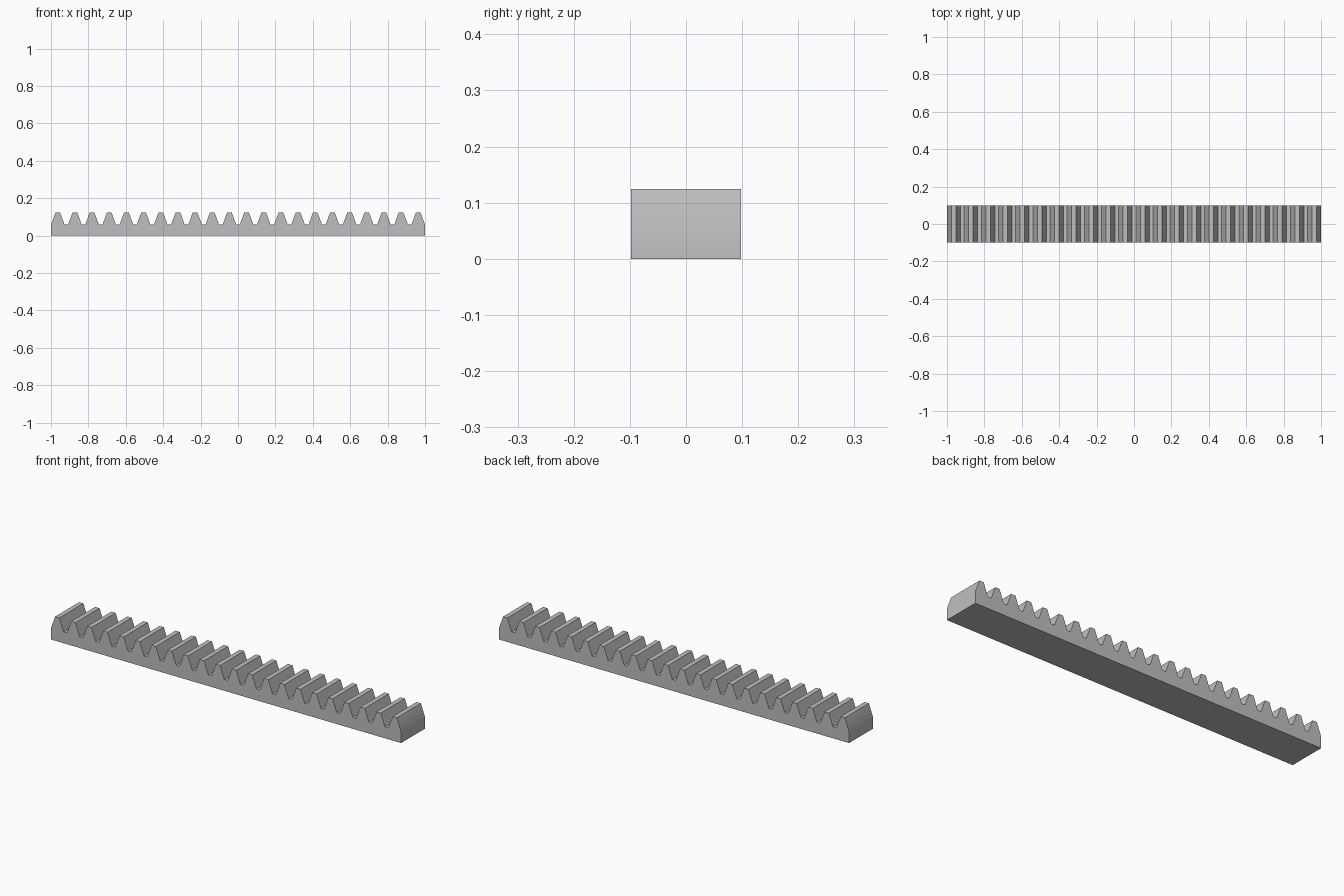
import bpy
import bmesh
import math

cube = bpy.data.objects.get("Cube")
if cube:
    bpy.data.objects.remove(cube, do_unlink=True)

# Rack proportions: every size follows from the tooth pitch
TEETH = 22
SLOPE = math.tan(math.radians(20))
PITCH = 2 / (TEETH - 0.5 + 2.5 * SLOPE / math.pi)
MODULE = PITCH / math.pi
ROOT = 2 * MODULE
TOP = ROOT + 2.25 * MODULE
HALF_DEPTH = 0.098
tip = PITCH / 4 - MODULE * SLOPE
foot = PITCH / 4 + 1.25 * MODULE * SLOPE

# Side profile: straight base with a row of trapezoid teeth
profile = [(1, 0), (-1, 0)]
for i in range(TEETH):
    x = (i - (TEETH - 1) / 2) * PITCH
    profile += [(x - foot, ROOT), (x - tip, TOP), (x + tip, TOP), (x + foot, ROOT)]

# Extrude the profile through the depth of the bar
bm = bmesh.new()
face = bm.faces.new([bm.verts.new((x, -HALF_DEPTH, z)) for x, z in profile])
result = bmesh.ops.extrude_face_region(bm, geom=[face], use_keep_orig=True)
back = [g for g in result["geom"] if isinstance(g, bmesh.types.BMVert)]
bmesh.ops.translate(bm, verts=back, vec=(0, 2 * HALF_DEPTH, 0))
bmesh.ops.recalc_face_normals(bm, faces=bm.faces[:])
mesh = bpy.data.meshes.new("gear_rack")
bm.to_mesh(mesh)
bm.free()
rack = bpy.data.objects.new("gear_rack", mesh)
bpy.context.collection.objects.link(rack)

# Plain grey metal
grey = bpy.data.materials.new("grey_metal")
grey.use_nodes = True
color = (0.52, 0.52, 0.52, 1)
grey.diffuse_color = color
for node in grey.node_tree.nodes:
    if node.type == "BSDF_PRINCIPLED":
        node.inputs["Base Color"].default_value = color
mesh.materials.append(grey)

# Soft transition on the end walls, crisp tooth edges
bpy.ops.object.select_all(action="DESELECT")
rack.select_set(True)
bpy.context.view_layer.objects.active = rack
bpy.ops.object.shade_smooth_by_angle(angle=math.radians(30))
